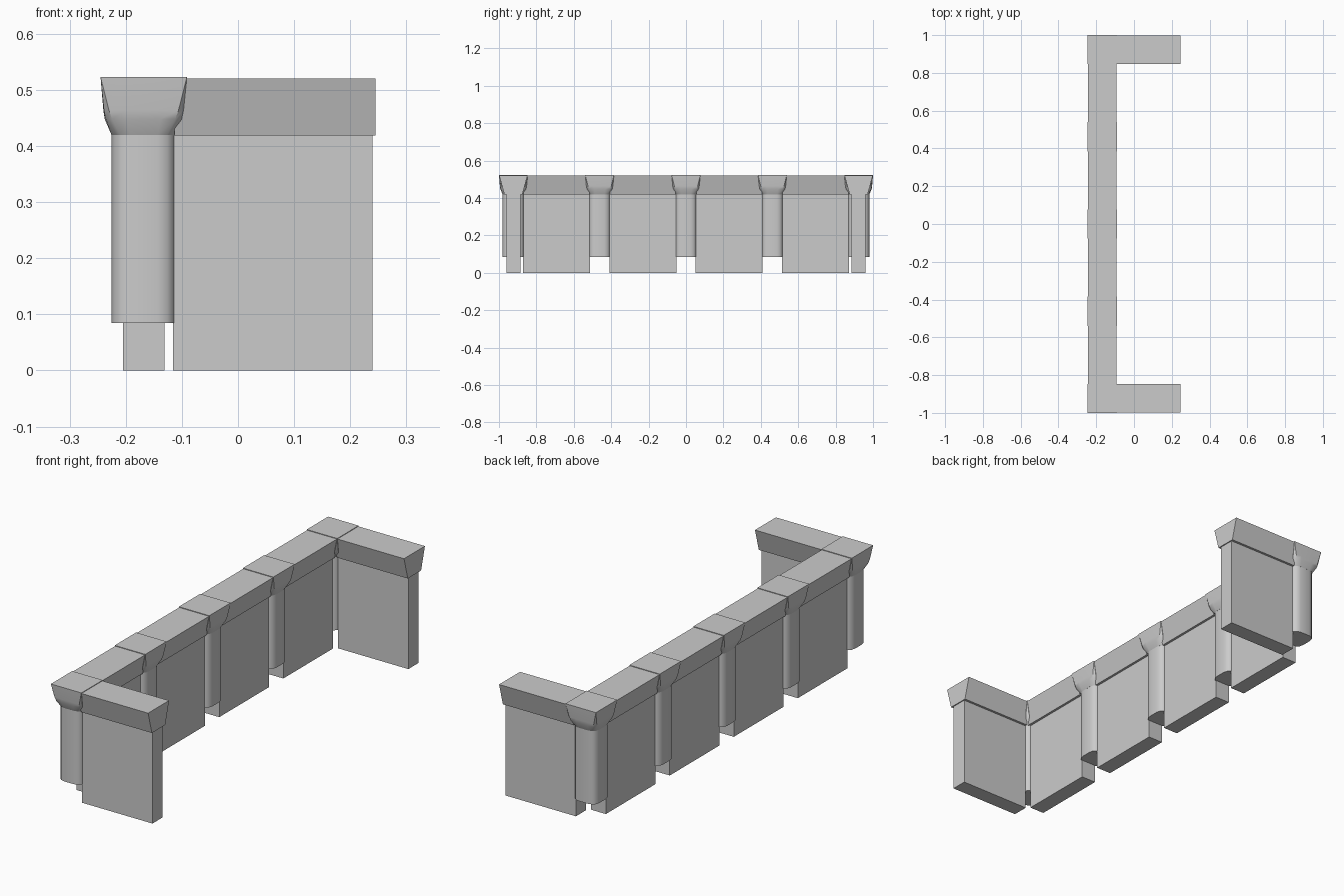
import bpy
import bmesh
import math

cube = bpy.data.objects.get("Cube")
if cube:
    bpy.data.objects.remove(cube, do_unlink=True)

# Single stone colour
stone = bpy.data.materials.new("grey stone")
stone.use_nodes = True
COLOUR = (0.6, 0.6, 0.6, 1)
stone.diffuse_color = COLOUR
stone.node_tree.nodes["Principled BSDF"].inputs["Base Color"].default_value = COLOUR

WALL_X = -0.168      # centre line of the long wall
END_Y = 0.923        # centre line of each wing
PANEL_HALF = 0.037
GAP = 0.052          # pillar centre to panel end
CAP_Z, TOP_Z = 0.419, 0.52


def loft(name, rings, smooth=False):
    """Skin a stack of equal-sized rings and close both ends."""
    bm = bmesh.new()
    loops = [[bm.verts.new(p) for p in ring] for ring in rings]
    n = len(loops[0])
    for low, high in zip(loops, loops[1:]):
        for i in range(n):
            j = (i + 1) % n
            bm.faces.new((low[i], low[j], high[j], high[i]))
    bm.faces.new(loops[0][::-1])
    bm.faces.new(loops[-1])
    bmesh.ops.remove_doubles(bm, verts=bm.verts, dist=0.0001)
    bmesh.ops.recalc_face_normals(bm, faces=bm.faces)
    mesh = bpy.data.meshes.new(name)
    bm.to_mesh(mesh)
    bm.free()
    mesh.materials.append(stone)
    obj = bpy.data.objects.new(name, mesh)
    bpy.context.collection.objects.link(obj)
    if smooth:
        bpy.ops.object.select_all(action="DESELECT")
        obj.select_set(True)
        bpy.context.view_layer.objects.active = obj
        bpy.ops.object.shade_smooth_by_angle(angle=math.radians(33))
    return obj


def section(x, y, z, half, bulge, chamfer):
    """Square ring with bulging sides and cut corners."""
    edge = half - bulge
    side = [(edge, -edge + chamfer), (half, -half * 0.43),
            (half, half * 0.43), (edge, edge - chamfer)]
    ring = []
    for turn in range(4):
        c, s = round(math.cos(turn * math.pi / 2)), round(math.sin(turn * math.pi / 2))
        ring += [(x + u * c - v * s, y + u * s + v * c, z) for u, v in side]
    return ring


def pillar(label, x, y):
    loft(label + "_pillar",
         [section(x, y, z, 0.0572, 0.0045, 0.011) for z in (0.085, 0.421)], True)
    loft(label + "_pillar_cap",
         [section(x, y, 0.42, 0.0575, 0.0045, 0.011),
          section(x, y, 0.448, 0.0695, 0.002, 0.011),
          section(x, y, 0.464, 0.072, 0.001, 0.009),
          section(x, y, 0.523, 0.077, 0, 0)], True)


def wall_run(label, start, end, along_y, line, cap_start, cap_end):
    """Panel and tapered coping running along one axis."""
    def ring(at, bottom, top, z0, z1):
        profile = [(-bottom, z0), (bottom, z0), (top, z1), (-top, z1)]
        return [(line + w, at, z) if along_y else (at, line + w, z) for w, z in profile]

    loft(label + "_panel",
         [ring(a, PANEL_HALF, PANEL_HALF, 0, CAP_Z) for a in (start, end)])
    loft(label + "_coping",
         [ring(a, 0.048, 0.0755, CAP_Z, TOP_Z) for a in (cap_start, cap_end)])


# Pillars along the long wall, with panels between them
stations = [-END_Y, -0.462, 0, 0.462, END_Y]
names = ["front_corner", "front_middle", "centre", "back_middle", "back_corner"]
for label, y in zip(names, stations):
    pillar(label, WALL_X, y)
for i, (a, b) in enumerate(zip(stations, stations[1:])):
    wall_run(f"long_wall_{i + 1}", a + GAP, b - GAP, True, WALL_X, a + 0.055, b - 0.055)

# Short wings at both ends
for label, y in (("front_wing", -END_Y), ("back_wing", END_Y)):
    wall_run(label, WALL_X + GAP, 0.24, False, y, WALL_X + 0.055, 0.245)
